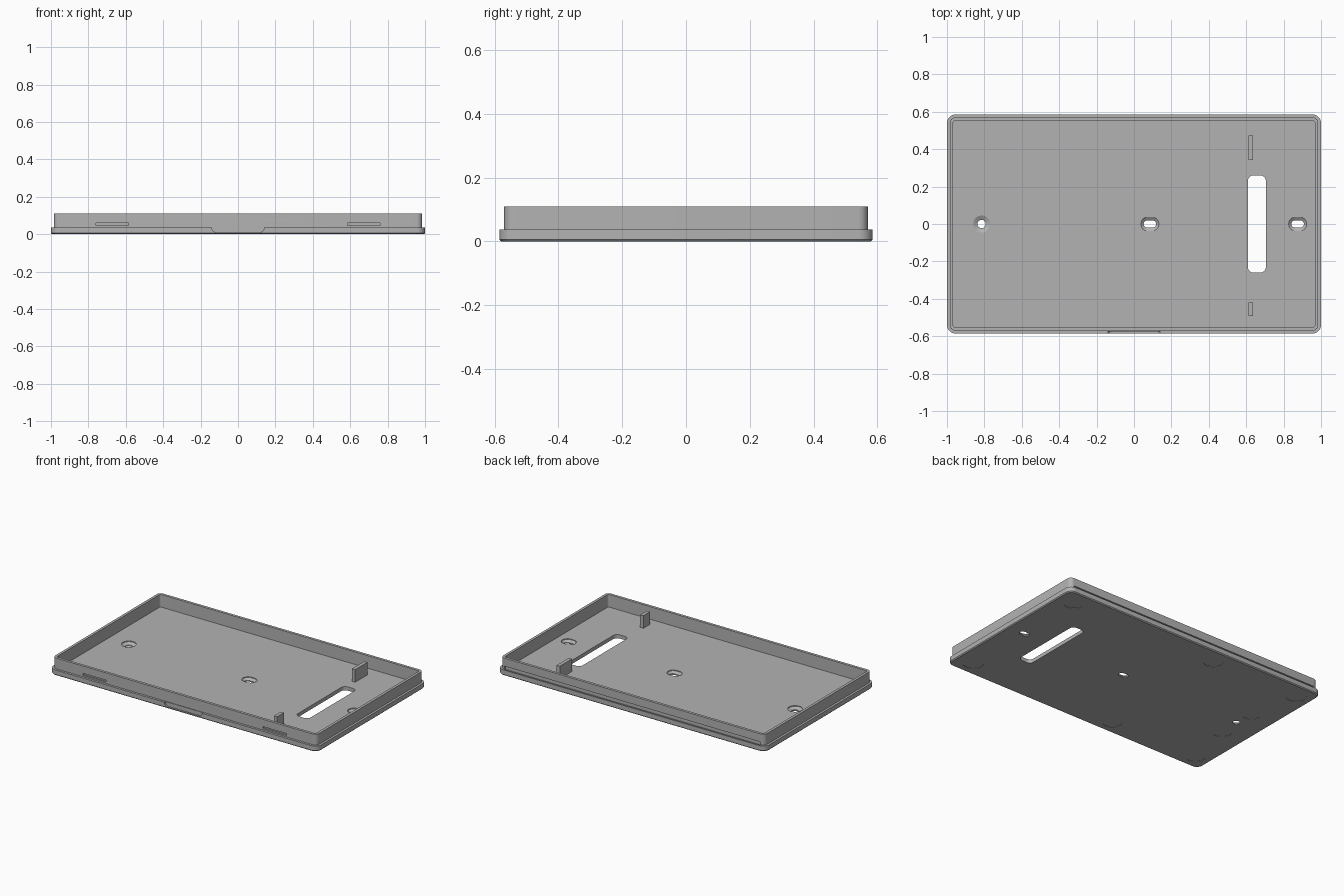
import bpy, bmesh
from math import sin, cos, pi, radians
from mathutils import Matrix

if "Cube" in bpy.data.objects:
    bpy.data.objects.remove(bpy.data.objects["Cube"], do_unlink=True)

grey = bpy.data.materials.new("mid_grey")
grey.use_nodes = True
colour = (0.45, 0.45, 0.45, 1)
grey.diffuse_color = colour
grey.node_tree.nodes["Principled BSDF"].inputs["Base Color"].default_value = colour


def ring(bm, w, h, r, z, n=8):
    """Rounded rectangle of vertices at height z."""
    verts = []
    for k, (sx, sy) in enumerate([(1, 1), (-1, 1), (-1, -1), (1, -1)]):
        for i in range(n + 1):
            a = (k + i / n) * pi / 2
            x = sx * (w / 2 - r) + r * cos(a)
            y = sy * (h / 2 - r) + r * sin(a)
            verts.append(bm.verts.new((x, y, z)))
    return verts


def loft(name, rings, at=(0, 0, 0), tilt=0):
    """Closed solid through a stack of rounded rectangles (w, h, r, z)."""
    bm = bmesh.new()
    loops = [ring(bm, *s) for s in rings]
    for a, b in zip(loops, loops[1:]):
        for i in range(len(a)):
            j = (i + 1) % len(a)
            bm.faces.new((a[i], a[j], b[j], b[i]))
    bm.faces.new(list(reversed(loops[0])))
    bm.faces.new(loops[-1])
    bmesh.ops.recalc_face_normals(bm, faces=bm.faces)
    bm.transform(Matrix.Translation(at) @ Matrix.Rotation(radians(tilt), 4, "X"))
    return finish(name, bm)


def box(name, lo, hi):
    bm = bmesh.new()
    bmesh.ops.create_cube(bm, size=1)
    for v in bm.verts:
        v.co = [(a + b) / 2 + c * (b - a) for a, b, c in zip(lo, hi, v.co)]
    return finish(name, bm)


def finish(name, bm):
    mesh = bpy.data.meshes.new(name)
    bm.to_mesh(mesh)
    bm.free()
    mesh.materials.append(grey)
    obj = bpy.data.objects.new(name, mesh)
    bpy.context.collection.objects.link(obj)
    return obj


FLOOR, RIM, TOP = 0.025, 0.037, 0.11

# Tray: chamfered flange, set-back wall and hollow inside in one loft
tray = loft("tray", [
    (1.988, 1.158, 0.040, 0), (2, 1.17, 0.045, 0.006), (2, 1.17, 0.045, RIM),
    (1.97, 1.14, 0.030, RIM), (1.97, 1.14, 0.030, TOP),
    (1.934, 1.104, 0.012, TOP), (1.934, 1.104, 0.012, FLOOR)])

cutters = []

# Countersunk screw holes: one round, two elongated
for x, w, h, sw, sh in [(-0.815, 0.09, 0.09, 0.044, 0.044),
                        (0.085, 0.096, 0.076, 0.066, 0.04),
                        (0.875, 0.096, 0.076, 0.066, 0.04)]:
    cutters.append(loft("screw_hole", [
        (sw, sh, sh / 2 - 0.0005, -0.02), (sw, sh, sh / 2 - 0.0005, 0.008),
        (w, h, h / 2 - 0.0005, 0.02), (w, h, h / 2 - 0.0005, 0.04)], (x, 0, 0)))

# Cable opening
cutters.append(loft("cable_opening", [(0.096, 0.52, 0.03, -0.02),
                                      (0.096, 0.52, 0.03, 0.06)], (0.657, 0, 0)))

# Front finger notch and snap recesses, long back groove
cutters.append(loft("finger_notch", [(0.28, 0.08, 0.025, 0), (0.28, 0.08, 0.025, 0.04)],
                    (0, -0.574, 0.05), 90))
for s in (-1, 1):
    a, b = sorted((s * 0.585, s * 0.76))
    cutters.append(box("snap_recess", (a, -0.6, 0.047), (b, -0.559, 0.06)))
cutters.append(box("back_groove", (-0.955, 0.559, 0.03), (0.955, 0.576, 0.056)))

# Shallow round foot recesses underneath
for x, y in [(0.88, 0.48), (-0.23, 0.48), (-0.89, 0.48), (-0.82, 0.14)]:
    for s in (-1, 1):
        cutters.append(loft("foot_recess", [(0.125, 0.125, 0.062, -0.01),
                                            (0.125, 0.125, 0.062, 0.002)], (x, s * y, 0)))

bpy.context.view_layer.objects.active = tray
for c in cutters:
    mod = tray.modifiers.new(c.name, "BOOLEAN")
    mod.operation, mod.solver, mod.object = "DIFFERENCE", "EXACT", c
    bpy.ops.object.modifier_apply(modifier=mod.name)
    bpy.data.objects.remove(c, do_unlink=True)

# Upright tabs either side of the cable opening
box("back_tab", (0.612, 0.342, FLOOR - 0.005), (0.636, 0.472, TOP))
box("front_tab", (0.612, -0.492, FLOOR - 0.005), (0.636, -0.42, TOP))

bpy.ops.object.select_all(action="DESELECT")
tray.select_set(True)
bpy.ops.object.shade_smooth_by_angle(angle=radians(25))
